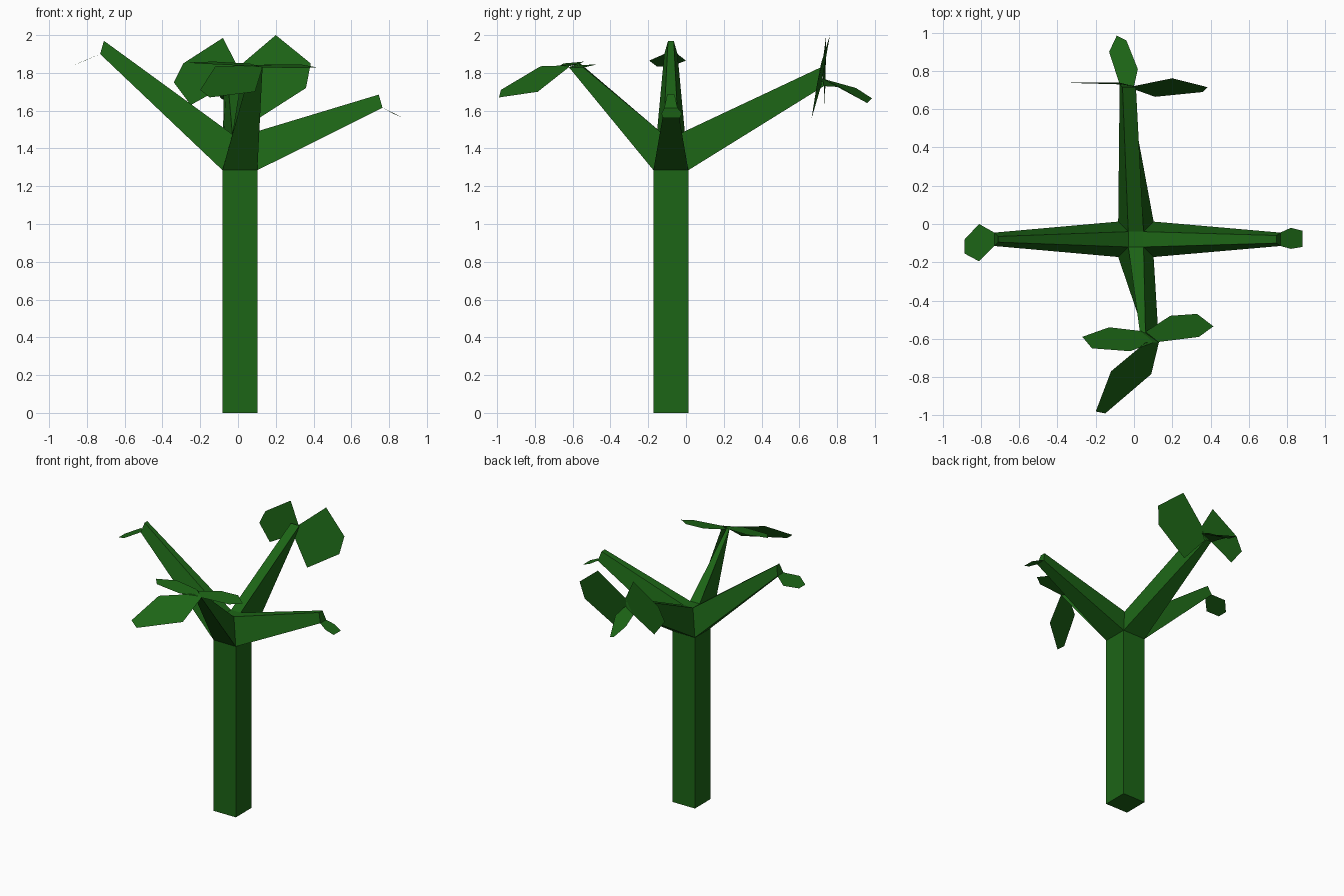
import bpy, bmesh

green = bpy.data.materials.new("leaf_green")
green.diffuse_color = (0.012, 0.13, 0.008, 1)


def make_object(name, bm):
    mesh = bpy.data.meshes.new(name)
    bm.to_mesh(mesh)
    bm.free()
    mesh.materials.append(green)
    bpy.context.collection.objects.link(bpy.data.objects.new(name, mesh))


def make_leaf(name, points):
    bm = bmesh.new()
    bm.faces.new([bm.verts.new(p) for p in points])
    make_object(name, bm)


# Trunk: square post whose top ring feeds four branches around a small crotch square
bm = bmesh.new()


def square(cx, cy, half, z):
    signs = ((-1, -1), (1, -1), (1, 1), (-1, 1))
    return [bm.verts.new((cx + sx * half, cy + sy * half, z)) for sx, sy in signs]


foot = square(0.01, -0.08, 0.0925, 0)
top = square(0.01, -0.08, 0.0925, 1.285)
crotch = square(0.01, -0.08, 0.04, 1.475)
bm.faces.new(foot[::-1])
bm.faces.new(crotch)

# Branch tips in order front, right, back, left: lower pair, then upper pair
tips = [
    [(0.07, -0.62, 1.83), (0.13, -0.62, 1.83), (0.06, -0.57, 1.85), (0.03, -0.56, 1.85)],
    [(0.765, -0.115, 1.615), (0.765, -0.045, 1.615), (0.745, -0.06, 1.685), (0.745, -0.10, 1.685)],
    [(-0.03, 0.73, 1.73), (-0.075, 0.73, 1.73), (-0.06, 0.715, 1.83), (0.01, 0.715, 1.83)],
    [(-0.73, -0.045, 1.90), (-0.73, -0.115, 1.90), (-0.71, -0.095, 1.97), (-0.71, -0.065, 1.97)],
]
for i, tip in enumerate(tips):
    j = (i + 1) % 4
    bm.faces.new((foot[i], foot[j], top[j], top[i]))
    root = (top[i], top[j], crotch[j], crotch[i])
    end = [bm.verts.new(p) for p in tip]
    for a in range(4):
        b = (a + 1) % 4
        bm.faces.new((root[a], root[b], end[b], end[a]))
    bm.faces.new(end)
bmesh.ops.recalc_face_normals(bm, faces=bm.faces)
make_object("trunk_and_branches", bm)

# Leaves on the front branch
make_leaf("front_leaf_forward", [
    (0.13, -0.62, 1.83), (0.06, -0.62, 1.84), (-0.12, -0.77, 1.835),
    (-0.20, -0.98, 1.71), (-0.15, -0.99, 1.67), (0.09, -0.785, 1.70)])
make_leaf("front_leaf_left", [
    (0.10, -0.62, 1.835), (0.04, -0.56, 1.85), (-0.13, -0.54, 1.86),
    (-0.27, -0.59, 1.855), (-0.22, -0.65, 1.85), (-0.02, -0.665, 1.84)])
make_leaf("front_leaf_right", [
    (0.10, -0.62, 1.83), (0.34, -0.59, 1.825), (0.415, -0.535, 1.83),
    (0.33, -0.47, 1.845), (0.19, -0.48, 1.845), (0.05, -0.57, 1.84)])

# Leaves on the back branch
make_leaf("back_leaf_rear", [
    (-0.075, 0.73, 1.73), (0.0, 0.72, 1.77), (0.02, 0.81, 1.73),
    (-0.04, 0.96, 1.64), (-0.09, 0.985, 1.665), (-0.13, 0.90, 1.72)])
make_leaf("back_leaf_left", [
    (0.0, 0.72, 1.83), (-0.08, 0.74, 1.985), (-0.29, 0.74, 1.85),
    (-0.34, 0.738, 1.75), (-0.25, 0.735, 1.63), (-0.07, 0.73, 1.73)])
make_leaf("back_leaf_right", [
    (0.0, 0.72, 1.83), (-0.03, 0.715, 1.73), (0.11, 0.665, 1.56),
    (0.36, 0.69, 1.72), (0.385, 0.715, 1.85), (0.20, 0.762, 2.0)])

# Small drooping leaves on the side branches
make_leaf("left_branch_leaf", [
    (-0.73, -0.045, 1.90), (-0.81, 0.0, 1.865), (-0.885, -0.08, 1.835),
    (-0.885, -0.155, 1.835), (-0.81, -0.195, 1.865), (-0.73, -0.115, 1.90)])
make_leaf("right_branch_leaf", [
    (0.765, -0.045, 1.615), (0.765, -0.115, 1.615), (0.82, -0.13, 1.585),
    (0.88, -0.12, 1.56), (0.88, -0.035, 1.56), (0.82, -0.02, 1.585)])
